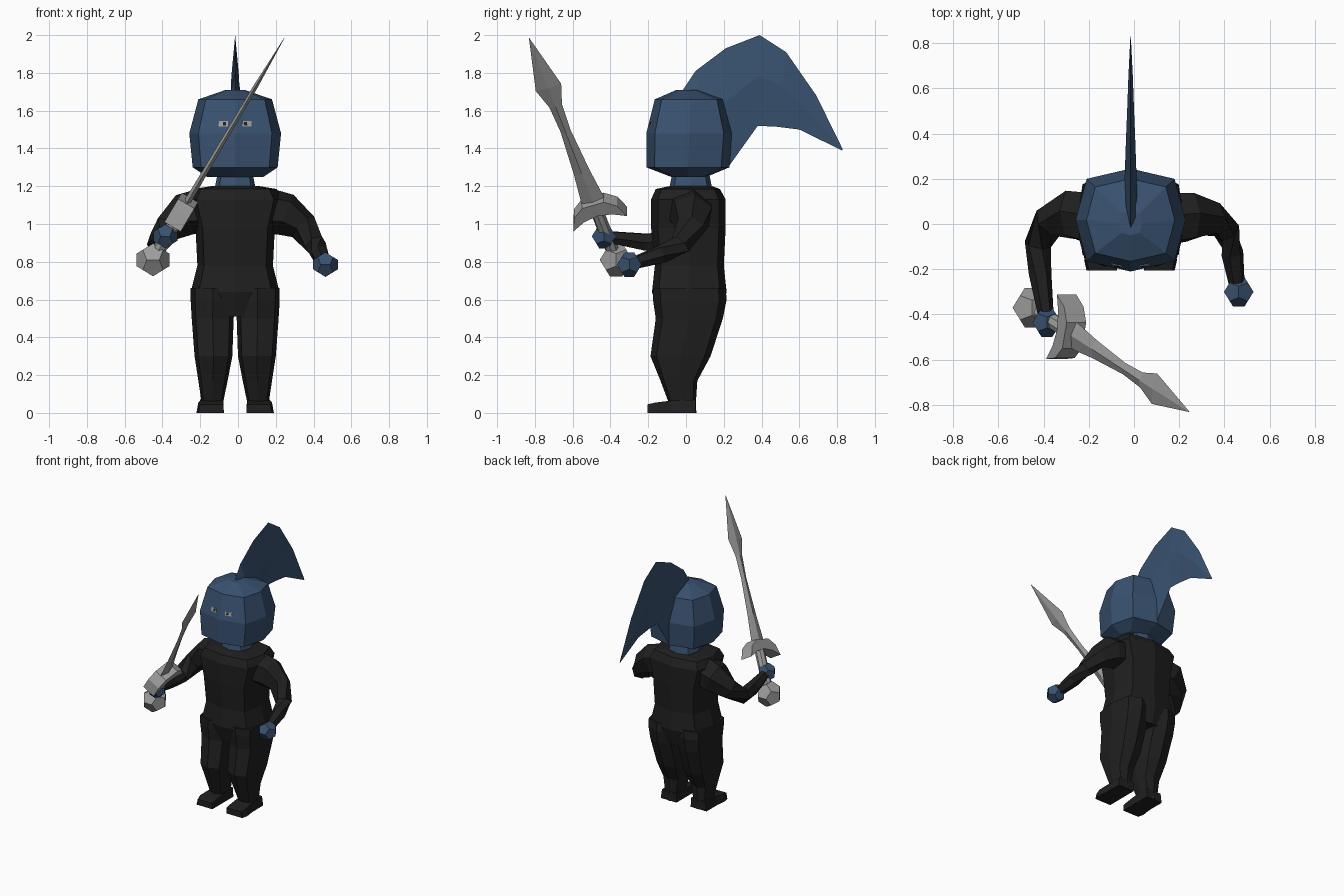
import bpy, bmesh, math
from mathutils import Vector, Matrix
from mathutils.bvhtree import BVHTree

if "Cube" in bpy.data.objects:
    bpy.data.objects.remove(bpy.data.objects["Cube"])

CX = -0.015  # symmetry line of head and body


def material(name, rgb):
    m = bpy.data.materials.new(name)
    m.diffuse_color = (*rgb, 1)
    m.use_nodes = True
    m.node_tree.nodes["Principled BSDF"].inputs["Base Color"].default_value = m.diffuse_color
    return m


BLUE = material("blue", (0.04, 0.083, 0.16))
BLACK = material("black", (0.014, 0.014, 0.014))
STEEL = material("steel", (0.34, 0.34, 0.34))


def finish(name, bm, mat):
    bmesh.ops.recalc_face_normals(bm, faces=bm.faces)
    me = bpy.data.meshes.new(name)
    bm.to_mesh(me)
    bm.free()
    me.materials.append(mat)
    ob = bpy.data.objects.new(name, me)
    bpy.context.collection.objects.link(ob)
    return ob


def loft(name, rings, mat, matrix=None):
    """Skin a list of equal-length point rings and cap both ends."""
    bm = bmesh.new()
    vs = [[bm.verts.new(p) for p in r] for r in rings]
    n = len(vs[0])
    for a, b in zip(vs, vs[1:]):
        for i in range(n):
            j = (i + 1) % n
            bm.faces.new((a[i], a[j], b[j], b[i]))
    bm.faces.new(vs[0])
    bm.faces.new(vs[-1])
    if matrix:
        bm.transform(matrix)
    return finish(name, bm, mat)


def octagon(z, x0, x1, y0, y1, k=0.78):
    """Rounded-square ring with points in the middle of each side."""
    c = [(0, -1), (k, -k), (1, 0), (k, k), (0, 1), (-k, k), (-1, 0), (-k, -k)]
    return [((x0 + x1) / 2 + u * (x1 - x0) / 2,
             (y0 + y1) / 2 + v * (y1 - y0) / 2, z) for u, v in c]


def tube(name, path, mat, sides=6):
    """Tapered limb along (x, y, z, radius) points."""
    pts = [Vector(p[:3]) for p in path]
    rings = []
    for i, p in enumerate(pts):
        t = (pts[min(i + 1, len(pts) - 1)] - pts[max(i - 1, 0)]).normalized()
        u = t.cross(Vector((0.3, 0.5, 1)) if abs(t.z) < 0.6 else Vector((0, 1, 0))).normalized()
        u = t.cross(Vector((0, 0.6, 0.8))).normalized()
        v = t.cross(u)
        rings.append([p + path[i][3] * (u * math.cos(a) + v * math.sin(a))
                      for a in (math.tau * k / sides for k in range(sides))])
    return loft(name, rings, mat)


def dodecahedron(name, centre, r, mat):
    g = (1 + 5 ** 0.5) / 2
    pts = [(x, y, z) for x in (-1, 1) for y in (-1, 1) for z in (-1, 1)]
    for a in (-1, 1):
        for b in (-1, 1):
            pts += [(0, a / g, b * g), (a / g, b * g, 0), (b * g, 0, a / g)]
    bm = bmesh.new()
    for p in pts:
        bm.verts.new(Vector(centre) + Vector(p) * r / 3 ** 0.5)
    bmesh.ops.convex_hull(bm, input=bm.verts)
    bmesh.ops.dissolve_limit(bm, angle_limit=0.05, verts=bm.verts, edges=bm.edges)
    return finish(name, bm, mat)


# Head and neck
head = loft("head", [octagon(z, CX - h, CX + h, y0, y1, 0.8) for z, h, y0, y1 in (
    (1.25, 0.15, -0.08, 0.11), (1.30, 0.225, -0.21, 0.23), (1.48, 0.243, -0.21, 0.245),
    (1.66, 0.195, -0.165, 0.20), (1.71, 0.05, -0.05, 0.06))], BLUE)
loft("neck", [octagon(1.18, CX - 0.11, CX + 0.11, -0.09, 0.14),
              octagon(1.28, CX - 0.09, CX + 0.09, -0.07, 0.12)], BLUE)

# Plume: thin tapering fin, (top y, z, bottom y, z, half thickness)
fin = [(-0.03, 1.69, 0.05, 1.50, 0.045), (0.05, 1.81, 0.15, 1.40, 0.036),
       (0.21, 1.93, 0.23, 1.31, 0.026), (0.39, 2.0, 0.38, 1.52, 0.02),
       (0.53, 1.91, 0.48, 1.515, 0.015), (0.69, 1.68, 0.60, 1.50, 0.01),
       (0.83, 1.395, 0.825, 1.39, 0.001)]
loft("plume", [[(CX, a, b), (CX - t, a * 0.55 + c * 0.45, b * 0.55 + d * 0.45), (CX, c, d),
                (CX + t, a * 0.55 + c * 0.45, b * 0.55 + d * 0.45)]
               for a, b, c, d, t in fin], BLUE)

# Eyes: thin plates with dark pupils, laid on the face
bm = bmesh.new()
bm.from_mesh(head.data)
face_tree = BVHTree.FromBMesh(bm)
for side in (-1, 1):
    for part, dx, w, h, t, mat in (("eye", 0.062, 0.05, 0.028, 0.006, STEEL),
                                   ("pupil", 0.055, 0.016, 0.018, 0.009, BLACK)):
        hit, nor, _, _ = face_tree.ray_cast(Vector((CX + side * dx, -1, 1.53)), Vector((0, 1, 0)))
        rot = nor.to_track_quat('Y', 'Z').to_matrix().to_4x4()
        eb = bmesh.new()
        bmesh.ops.create_cube(eb, size=1, matrix=Matrix.Translation(hit) @ rot
                              @ Matrix.Diagonal((w, t, h, 1)))
        finish(f"{part}_{'right' if side < 0 else 'left'}", eb, mat)
bm.free()

# Torso
loft("torso", [octagon(z, CX - h, CX + h, y0, y1, 0.82) for z, h, y0, y1 in (
    (1.20, 0.13, -0.09, 0.14), (1.185, 0.22, -0.16, 0.18), (1.13, 0.25, -0.185, 0.21),
    (0.98, 0.21, -0.185, 0.21), (0.78, 0.20, -0.165, 0.20), (0.64, 0.235, -0.18, 0.215),
    (0.51, 0.19, -0.14, 0.18))], BLACK)

# Legs and feet, mirrored about the centre line
leg = [(0.66, 0.0, 0.236, -0.175, 0.21), (0.60, 0.0, 0.236, -0.175, 0.215),
       (0.50, 0.008, 0.23, -0.16, 0.195), (0.30, 0.015, 0.215, -0.188, 0.13),
       (0.17, 0.04, 0.195, -0.135, 0.06), (0.05, 0.065, 0.177, -0.09, 0.052),
       (0.0, 0.062, 0.18, -0.09, 0.055)]
foot = [(0.05, 0.07, 0.0), (-0.08, 0.065, 0.0), (-0.16, 0.055, 0.01), (-0.205, 0.045, 0.0)]
for side, label in ((-1, "right"), (1, "left")):
    loft(f"leg_{label}", [octagon(z, CX + side * a, CX + side * b, y0, y1, 0.8)
                          for z, a, b, y0, y1 in leg], BLACK)
    loft(f"foot_{label}", [[(CX + side * x, y, z) for x, z in (
        (0.06, 0), (0.062, h), (0.185 + o, h), (0.195 + o, 0))] for y, h, o in foot], BLACK)

# Arms and hands
tube("arm_left", [(0.14, 0.02, 1.07, 0.125), (0.25, 0.03, 1.05, 0.115), (0.345, 0.02, 0.985, 0.08),
                  (0.41, -0.03, 0.89, 0.06), (0.435, -0.13, 0.84, 0.05),
                  (0.455, -0.27, 0.795, 0.035)], BLACK)
tube("arm_right", [(-0.17, 0.02, 1.07, 0.125), (-0.28, 0.04, 1.05, 0.115), (-0.375, 0.01, 0.975, 0.075),
                   (-0.425, -0.09, 0.90, 0.06), (-0.415, -0.22, 0.905, 0.05),
                   (-0.39, -0.40, 0.93, 0.035)], BLACK)
dodecahedron("hand_left", (0.463, -0.30, 0.785), 0.07, BLUE)
dodecahedron("hand_right", (-0.385, -0.435, 0.935), 0.068, BLUE)

# Sword: local x = thickness, y = width, z = along the blade from the pommel
d = Vector((0.483, -0.32, 0.816)).normalized()
w = Vector((0.163, 0.947, 0.275))
w = (w - d * w.dot(d)).normalized()
n = w.cross(d)
P = Vector((-0.45, -0.37, 0.81))
SW = Matrix.Translation(P) @ Matrix((n, w, d)).transposed().to_4x4()
dodecahedron("pommel", P, 0.093, STEEL)
loft("grip", [[(0.035 * math.cos(a), 0.035 * math.sin(a), z)
               for a in (math.tau * k / 8 for k in range(8))] for z in (0.03, 0.35)], STEEL, SW)
crescent = [(-0.15, 0.265), (-0.12, 0.34), (-0.06, 0.385), (0.06, 0.385), (0.12, 0.34),
            (0.15, 0.265), (0.08, 0.30), (0.0, 0.315), (-0.08, 0.30)]
loft("guard", [[(x, a, b) for a, b in crescent] for x in (-0.05, 0.05)], STEEL, SW)
blade = [(0.36, 0.066, 0.018), (0.57, 0.044, 0.015), (0.84, 0.027, 0.013), (1.0, 0.035, 0.013),
         (1.12, 0.071, 0.012), (1.44, 0.001, 0.001)]
loft("blade", [[(t, 0, z), (0, h, z), (-t, 0, z), (0, -h, z)] for z, h, t in blade], STEEL, SW)
